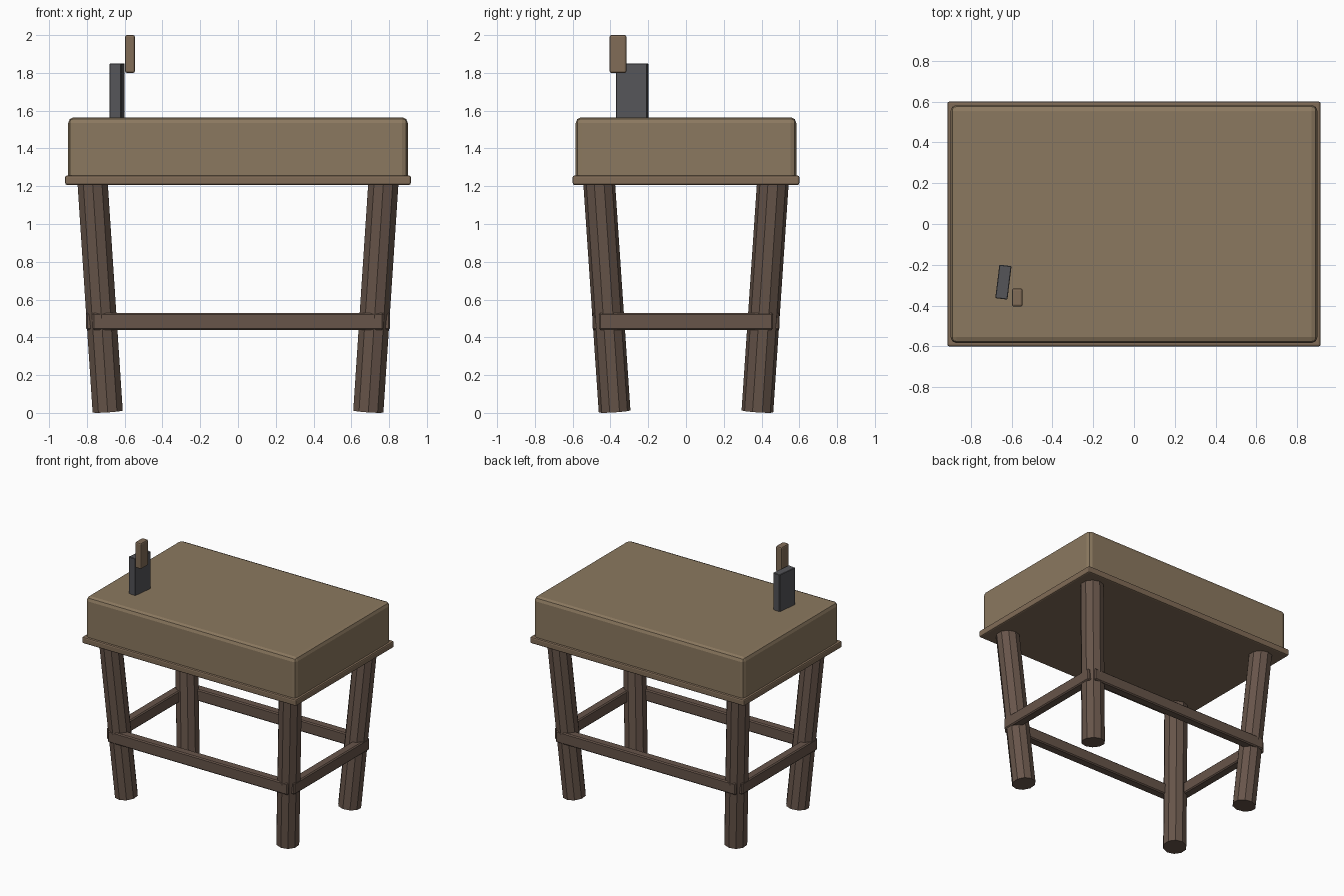
import bpy
from math import radians
from mathutils import Vector

if "Cube" in bpy.data.objects:
    bpy.data.objects.remove(bpy.data.objects["Cube"])


def material(name, rgb):
    m = bpy.data.materials.new(name)
    m.diffuse_color = (*rgb, 1)
    m.use_nodes = True
    m.node_tree.nodes["Principled BSDF"].inputs["Base Color"].default_value = m.diffuse_color
    return m


WOOD = material("light_wood", (0.26, 0.19, 0.115))
RIM = material("rim_wood", (0.22, 0.15, 0.095))
DARK = material("dark_wood", (0.135, 0.09, 0.068))
STEEL = material("steel", (0.09, 0.09, 0.098))


def box(name, center, size, mat, bevel=0, segments=1, turn=0):
    bpy.ops.mesh.primitive_cube_add(size=1, location=center)
    ob = bpy.context.object
    ob.name = name
    ob.scale = size
    bpy.ops.object.transform_apply(location=False, rotation=False, scale=True)
    ob.rotation_euler.z = radians(turn)
    ob.data.materials.append(mat)
    if bevel:
        mod = ob.modifiers.new("bevel", 'BEVEL')
        mod.width = bevel
        mod.segments = segments
    return ob


def leg(name, foot, top):
    axis = top - foot
    bpy.ops.mesh.primitive_cylinder_add(vertices=10, radius=0.084, depth=axis.length,
                                        location=(foot + top) / 2)
    ob = bpy.context.object
    ob.name = name
    ob.rotation_euler = Vector((0, 0, 1)).rotation_difference(axis).to_euler()
    ob.data.materials.append(DARK)


# Chopping block and the rim beneath it
box("block", (0, 0, 1.395), (1.798, 1.168, 0.34), WOOD, 0.03, 2)
box("block_rim", (0, 0, 1.232), (1.83, 1.20, 0.05), RIM, 0.01, 2)

# Splayed ten-sided legs
for sx, side in ((-1, "left"), (1, "right")):
    for sy, end in ((-1, "front"), (1, "back")):
        leg(f"{end}_{side}_leg", Vector((0.69 * sx, 0.378 * sy, 0.008)),
            Vector((0.77 * sx, 0.46 * sy, 1.222)))

# Stretchers around the legs
for s, end, side in ((-1, "front", "left"), (1, "back", "right")):
    box(f"{end}_stretcher", (0, 0.46 * s, 0.485), (1.54, 0.07, 0.09), DARK, 0.008)
    box(f"{side}_stretcher", (0.77 * s, 0, 0.485), (0.07, 0.92, 0.09), DARK, 0.008)

# Cleaver standing on the block
box("cleaver_blade", (-0.64, -0.285, 1.705), (0.06, 0.165, 0.29), STEEL, 0.003, 1, -7)
box("cleaver_handle", (-0.572, -0.36, 1.90), (0.052, 0.09, 0.20), RIM, 0.01, 2)
